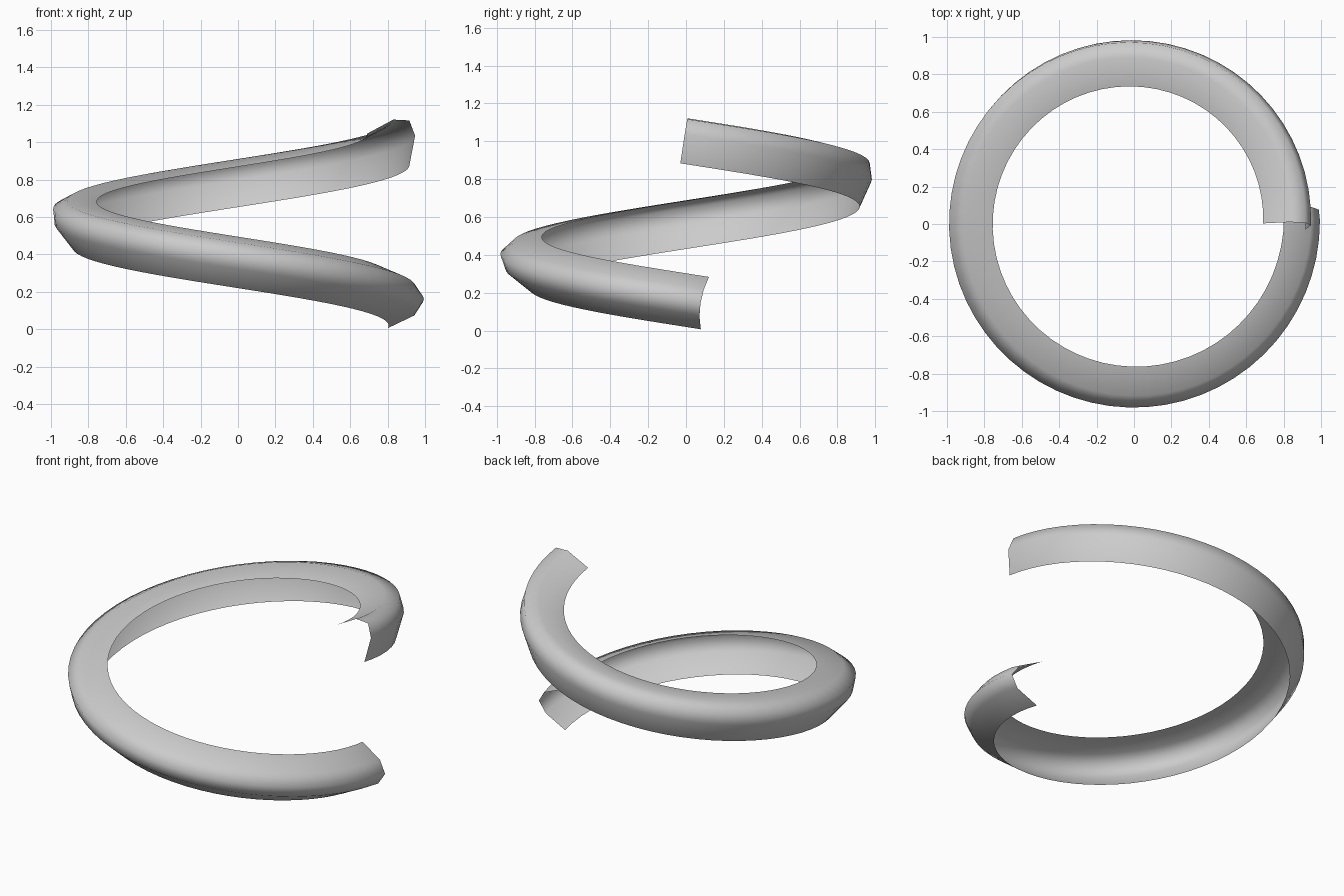
import bpy, bmesh
from math import sin, cos, radians
from mathutils import Vector

if "Cube" in bpy.data.objects:
    bpy.data.objects.remove(bpy.data.objects["Cube"])

# open trough cross-section: (bulge, along chord)
PROFILE = [(0, -.14), (.143, -.072), (.19, 0), (.143, .072), (0, .14)]
STEPS = 64
CENTRE = Vector((-.008, .015, 0))
RADIUS = .812
Z0, Z1 = .145, .965
A0, A1 = 6, -362          # start and end angle, degrees
ROLL = 54                 # total twist about the path
SLOPE = .157

bm = bmesh.new()
rings = []
for i in range(STEPS + 1):
    t = i / STEPS
    a = radians(A0 + (A1 - A0) * t)
    roll = radians(ROLL * t)
    mid = CENTRE + Vector((RADIUS * cos(a), RADIUS * sin(a), Z0 + (Z1 - Z0) * t))
    b = a - radians(13) if i == 0 else a      # first end is cut slightly askew
    out = Vector((cos(b), sin(b), 0))
    up = Vector((-sin(a) * SLOPE, cos(a) * SLOPE, 1)).normalized()
    n = out * cos(roll) + up * sin(roll)
    c = up * cos(roll) - out * sin(roll)
    rings.append([bm.verts.new(mid + n * p + c * q) for p, q in PROFILE])

for r, s in zip(rings, rings[1:]):
    for j in range(len(PROFILE) - 1):
        f = bm.faces.new((r[j], s[j], s[j + 1], r[j + 1]))
        f.smooth = True
bm.normal_update()
# make the convex side the outside
f = next(iter(bm.faces))
if f.normal.dot(f.calc_center_median() - (CENTRE + Vector((RADIUS, 0, Z0)))) < 0:
    bmesh.ops.reverse_faces(bm, faces=bm.faces[:])

# spiral band
me = bpy.data.meshes.new("spiral_band")
bm.to_mesh(me)
bm.free()
ob = bpy.data.objects.new("spiral_band", me)
bpy.context.collection.objects.link(ob)
